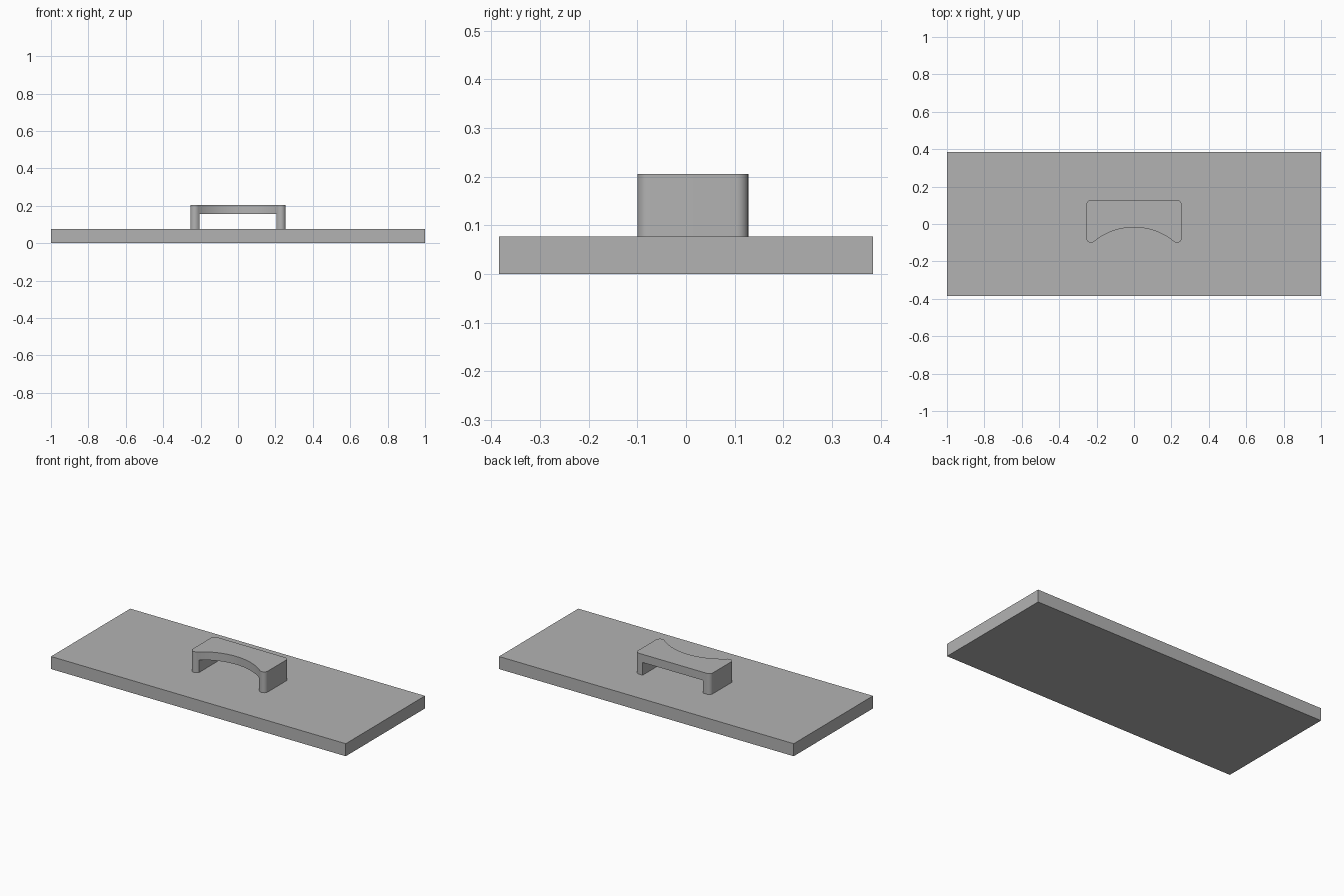
import bpy
import bmesh
from math import asin, cos, sin, pi, radians

default = bpy.data.objects.get("Cube")
if default:
    bpy.data.objects.remove(default, do_unlink=True)

grey = bpy.data.materials.new("grey")
grey.use_nodes = True
colour = (0.45, 0.45, 0.45, 1)
grey.diffuse_color = colour
grey.node_tree.nodes["Principled BSDF"].inputs["Base Color"].default_value = colour


def prism(name, outline, z0, z1):
    """Extrude a counter-clockwise outline between two heights."""
    bm = bmesh.new()
    face = bm.faces.new([bm.verts.new((x, y, z0)) for x, y in outline])
    top = bmesh.ops.extrude_face_region(bm, geom=[face])["geom"]
    verts = [v for v in top if isinstance(v, bmesh.types.BMVert)]
    bmesh.ops.translate(bm, verts=verts, vec=(0, 0, z1 - z0))
    bmesh.ops.recalc_face_normals(bm, faces=bm.faces)
    mesh = bpy.data.meshes.new(name)
    bm.to_mesh(mesh)
    bm.free()
    mesh.materials.append(grey)
    obj = bpy.data.objects.new(name, mesh)
    bpy.context.collection.objects.link(obj)
    return obj


def rectangle(x, y):
    return [(-x, -y), (x, -y), (x, y), (-x, y)]


def arc(cx, cy, r, start, end, steps):
    angles = [start + (end - start) * i / steps for i in range(steps + 1)]
    return [(cx + r * cos(a), cy + r * sin(a)) for a in angles]


# Flat base plate
PLATE_TOP = 0.077
prism("base_plate", rectangle(1, 0.384), 0, PLATE_TOP)

# Handle outline: rounded corners and a concave arc along the front
HALF, BACK, FRONT, R = 0.255, 0.128, -0.1, 0.025
GRIP_R, GRIP_Y = 0.338, -0.018
lean = asin((HALF - R) / (GRIP_R + R))
right = arc(0, GRIP_Y - GRIP_R, GRIP_R, pi / 2, pi / 2 - lean, 16)
right += arc(HALF - R, FRONT + R, R, -pi / 2 - lean, 0, 10)
right += arc(HALF - R, BACK - R, R, 0, pi / 2, 8)
left = [(-x, y) for x, y in reversed(right[1:])]
handle = prism("handle", right + left, PLATE_TOP - 0.005, 0.205)

# Finger opening cut straight through the handle
cutter = prism("opening_cutter", rectangle(0.205, 0.3), 0, 0.155)
cutter.hide_render = True
cut = handle.modifiers.new("opening", "BOOLEAN")
cut.operation = "DIFFERENCE"
cut.solver = "EXACT"
cut.object = cutter
bpy.ops.object.select_all(action="DESELECT")
handle.select_set(True)
bpy.context.view_layer.objects.active = handle
bpy.ops.object.modifier_apply(modifier=cut.name)
bpy.data.objects.remove(cutter, do_unlink=True)
bpy.ops.object.shade_smooth_by_angle(angle=radians(30))
